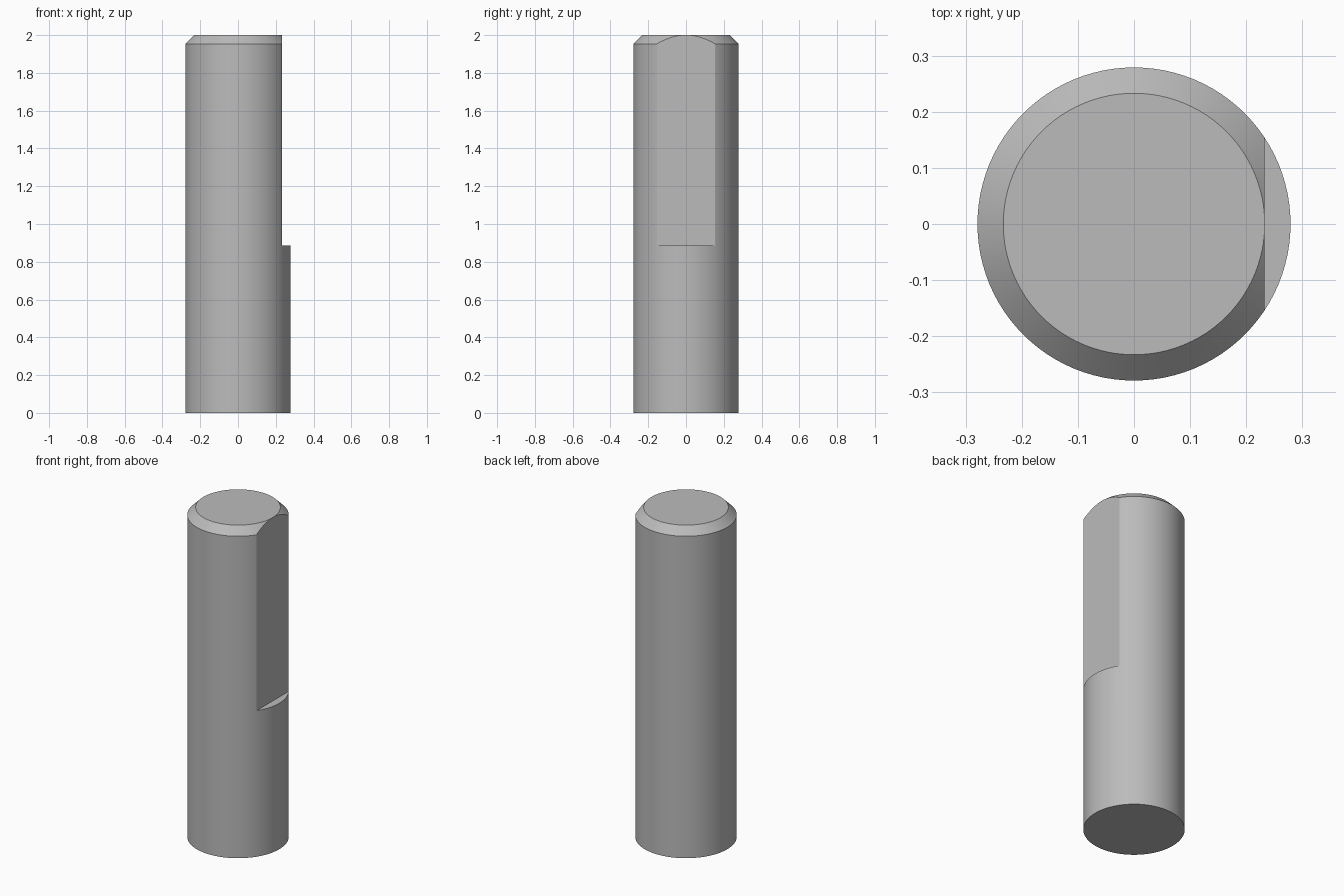
import bpy, bmesh, math

cube = bpy.data.objects.get("Cube")
if cube:
    bpy.data.objects.remove(cube, do_unlink=True)

RADIUS, TOP_RADIUS = 0.279, 0.233
HEIGHT, CHAMFER_Z = 2.0, 1.954
FLAT_X, FLAT_Z = 0.2322, 0.886
SIDES = 96

# Plain metal colour
metal = bpy.data.materials.new("grey metal")
metal.use_nodes = True
grey = (0.5, 0.5, 0.5, 1)
metal.diffuse_color = grey
metal.node_tree.nodes["Principled BSDF"].inputs["Base Color"].default_value = grey


def new_object(name, bm):
    mesh = bpy.data.meshes.new(name)
    bm.to_mesh(mesh)
    bm.free()
    obj = bpy.data.objects.new(name, mesh)
    bpy.context.collection.objects.link(obj)
    return obj


# Round shaft with a chamfered top, built from stacked rings
bm = bmesh.new()
rings = []
for r, z in ((RADIUS, 0), (RADIUS, CHAMFER_Z), (TOP_RADIUS, HEIGHT)):
    angles = [math.tau * i / SIDES for i in range(SIDES)]
    rings.append([bm.verts.new((r * math.cos(a), r * math.sin(a), z)) for a in angles])
for low, high in zip(rings, rings[1:]):
    for i in range(SIDES):
        j = (i + 1) % SIDES
        bm.faces.new((low[i], low[j], high[j], high[i]))
bm.faces.new(rings[0][::-1])
bm.faces.new(rings[-1])
shaft = new_object("shaft", bm)
shaft.data.materials.append(metal)

# Box that mills the drive flat into the left side
bm = bmesh.new()
bmesh.ops.create_cube(bm, size=1)
bmesh.ops.translate(bm, verts=bm.verts, vec=(FLAT_X + 0.5, 0, FLAT_Z + 0.5))
for v in bm.verts:
    if v.co.z > FLAT_Z + 0.5:
        v.co.z = HEIGHT + 0.5
cutter = new_object("flat_cutter", bm)
cutter.data.materials.append(metal)
cutter.hide_render = True

bpy.ops.object.select_all(action='DESELECT')
bpy.context.view_layer.objects.active = shaft
shaft.select_set(True)
cut = shaft.modifiers.new("drive flat", 'BOOLEAN')
cut.operation = 'DIFFERENCE'
cut.solver = 'EXACT'
cut.object = cutter
bpy.ops.object.modifier_apply(modifier=cut.name)
bpy.data.objects.remove(cutter, do_unlink=True)

# Smooth round wall, crisp edges
bpy.ops.object.shade_smooth_by_angle(angle=math.radians(20))
